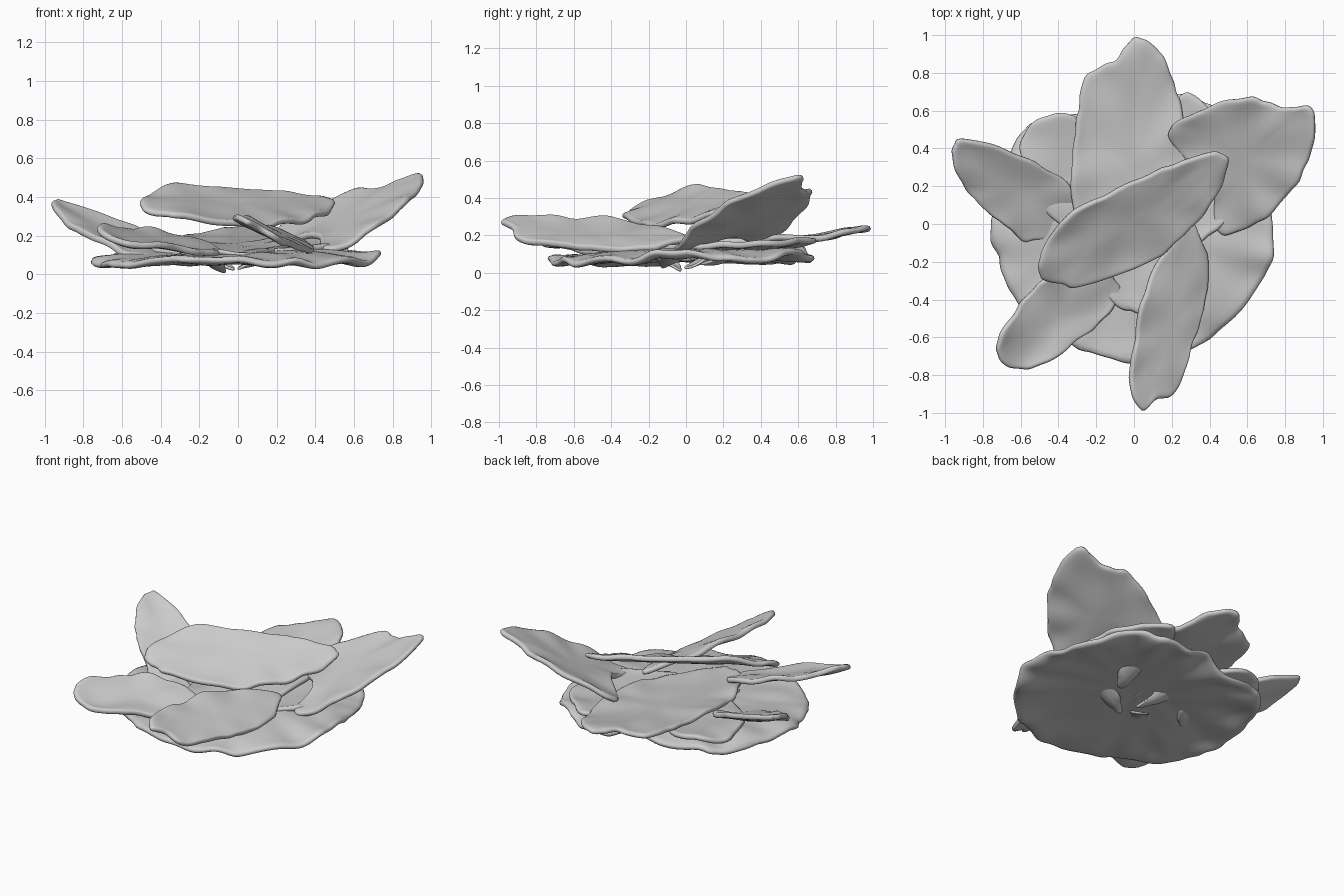
import bpy, bmesh, math, random
from mathutils import Vector, noise

random.seed(4)


def smooth_loop(pts, steps=5):
    """Closed Catmull-Rom curve through the outline points."""
    out, n = [], len(pts)
    for i in range(n):
        a, b, c, d = (Vector(pts[(i + k) % n]) for k in (-1, 0, 1, 2))
        for s in range(steps):
            t = s / steps
            out.append(0.5 * (2 * b + (c - a) * t + (2 * a - 5 * b + 4 * c - d) * t * t
                              + (3 * b - a - 3 * c + d) * t ** 3))
    return out


def petal(name, outline, z, slope, cup=0.02, wave=0.022, thick=0.034, ragged=0.03):
    """Tilted, wavy-edged petal: rings from a centre out to a ragged outline."""
    loop = smooth_loop(outline)
    mid = sum(loop, Vector((0, 0))) / len(loop)
    seed = random.uniform(0, 50)
    rings = (0.2, 0.4, 0.6, 0.8, 0.92, 1.0)
    bm = bmesh.new()

    def add(p, r):
        d = p - mid
        w = noise.noise(Vector((p.x * 6 + seed, p.y * 6, seed)))
        h = z + slope[0] * d.x + slope[1] * d.y + cup * (r * r - 0.3) + wave * w * (0.3 + 1.4 * r * r)
        return bm.verts.new((p.x, p.y, h))

    centre = add(mid, 0)
    prev = None
    for r in rings:
        ring = []
        for p in loop:
            d = p - mid
            rag = noise.noise(Vector((p.x * 15 + seed, p.y * 15, 3.1))) * ragged + 0.004
            ring.append(add(mid + d * r + d.normalized() * rag * r ** 4, r))
        n = len(ring)
        for i in range(n):
            j = (i + 1) % n
            if prev is None:
                bm.faces.new((centre, ring[i], ring[j]))
            else:
                bm.faces.new((prev[i], ring[i], ring[j], prev[j]))
        prev = ring
    bmesh.ops.recalc_face_normals(bm, faces=bm.faces)
    me = bpy.data.meshes.new(name)
    bm.to_mesh(me)
    bm.free()
    ob = bpy.data.objects.new(name, me)
    bpy.context.collection.objects.link(ob)
    sol = ob.modifiers.new("thickness", 'SOLIDIFY')
    sol.thickness, sol.offset = thick, 0
    sub = ob.modifiers.new("round_edges", 'SUBSURF')
    sub.levels = sub.render_levels = 1
    for f in me.polygons:
        f.use_smooth = True
    return ob


# Broad, slightly domed bottom layer
petal("base_dish", [(-0.75, 0.02), (-0.71, -0.22), (-0.6, -0.43), (-0.34, -0.63), (-0.08, -0.73),
                    (0.2, -0.7), (0.45, -0.57), (0.69, -0.28), (0.74, -0.06), (0.69, 0.2), (0.63, 0.43),
                    (0.45, 0.6), (0.27, 0.68), (0.05, 0.65), (-0.25, 0.58), (-0.54, 0.53), (-0.66, 0.36)],
      0.098, (0.02, 0.015), cup=-0.03, wave=0.04, thick=0.04)

# Middle layer, mostly hidden
petal("mid_petal_back_left", [(-0.6, 0.38), (-0.53, 0.54), (-0.3, 0.56), (-0.05, 0.3), (0, 0),
                              (-0.2, -0.1), (-0.5, 0.1)], 0.12, (-0.04, 0.03), cup=0.01)
petal("mid_petal_right", [(0.15, -0.15), (0.35, -0.1), (0.55, 0.12), (0.55, 0.4), (0.4, 0.61),
                          (0.25, 0.68), (0.12, 0.35)], 0.135, (0.03, 0.05))

# Outer petals
petal("back_petal", [(0, 0.99), (0.12, 0.93), (0.2, 0.78), (0.26, 0.55), (0.29, 0.2), (0.2, -0.15),
                     (0.07, -0.42), (-0.02, -0.47), (-0.16, -0.37), (-0.28, -0.1), (-0.33, 0.2),
                     (-0.3, 0.55), (-0.25, 0.79), (-0.1, 0.86)],
      0.15, (0, 0.085), cup=0.03)
petal("left_petal", [(-0.96, 0.41), (-0.9, 0.445), (-0.65, 0.38), (-0.36, 0.22), (-0.31, 0.05),
                     (-0.4, -0.05), (-0.52, -0.09), (-0.62, -0.06), (-0.78, 0.08), (-0.91, 0.22)],
      0.195, (-0.25, 0.32))
petal("right_petal", [(0.18, 0.47), (0.33, 0.59), (0.6, 0.67), (0.78, 0.61), (0.92, 0.62), (0.96, 0.49),
                      (0.87, 0.23), (0.7, 0.04), (0.48, -0.06), (0.42, 0.06), (0.4, 0.22)],
      0.3, (0.38, 0.35), cup=0.02)
petal("front_left_petal", [(-0.73, -0.65), (-0.69, -0.75), (-0.52, -0.76), (-0.32, -0.63), (-0.1, -0.44),
                           (-0.1, -0.28), (-0.27, -0.22), (-0.5, -0.32), (-0.64, -0.48)],
      0.165, (-0.25, 0.2))
petal("front_right_petal", [(0.04, -0.99), (-0.02, -0.86), (0.02, -0.55), (0.1, -0.25), (0.28, 0),
                            (0.36, -0.1), (0.39, -0.3), (0.33, -0.57), (0.22, -0.88), (0.12, -0.92)],
      0.205, (-0.48, 0.05), cup=0.01)

# Raised petal lying across the middle
petal("crossing_petal", [(-0.5, -0.27), (-0.44, -0.3), (-0.28, -0.33), (0.1, -0.19), (0.3, -0.02),
                         (0.45, 0.18), (0.5, 0.34), (0.42, 0.38), (0.2, 0.31), (-0.1, 0.18),
                         (-0.36, 0.04), (-0.49, -0.15)],
      0.35, (-0.24, 0.39), cup=0.01)

# Small crumpled scraps under the centre
for i, (x, y, a) in enumerate([(0.12, -0.08, 0.4), (-0.1, 0.1, 2.2), (0.22, 0.2, 1.2), (-0.15, -0.12, 4)]):
    ca, sa = math.cos(a), math.sin(a)
    shape = [(x + u * ca - v * sa, y + u * sa + v * ca)
             for u, v in [(-0.12, 0), (-0.02, -0.05), (0.12, -0.03), (0.1, 0.05), (-0.03, 0.05)]]
    petal(f"under_scrap_{i + 1}", shape, 0.07, (0.4 * ca, 0.4 * sa), wave=0.02, thick=0.015)
